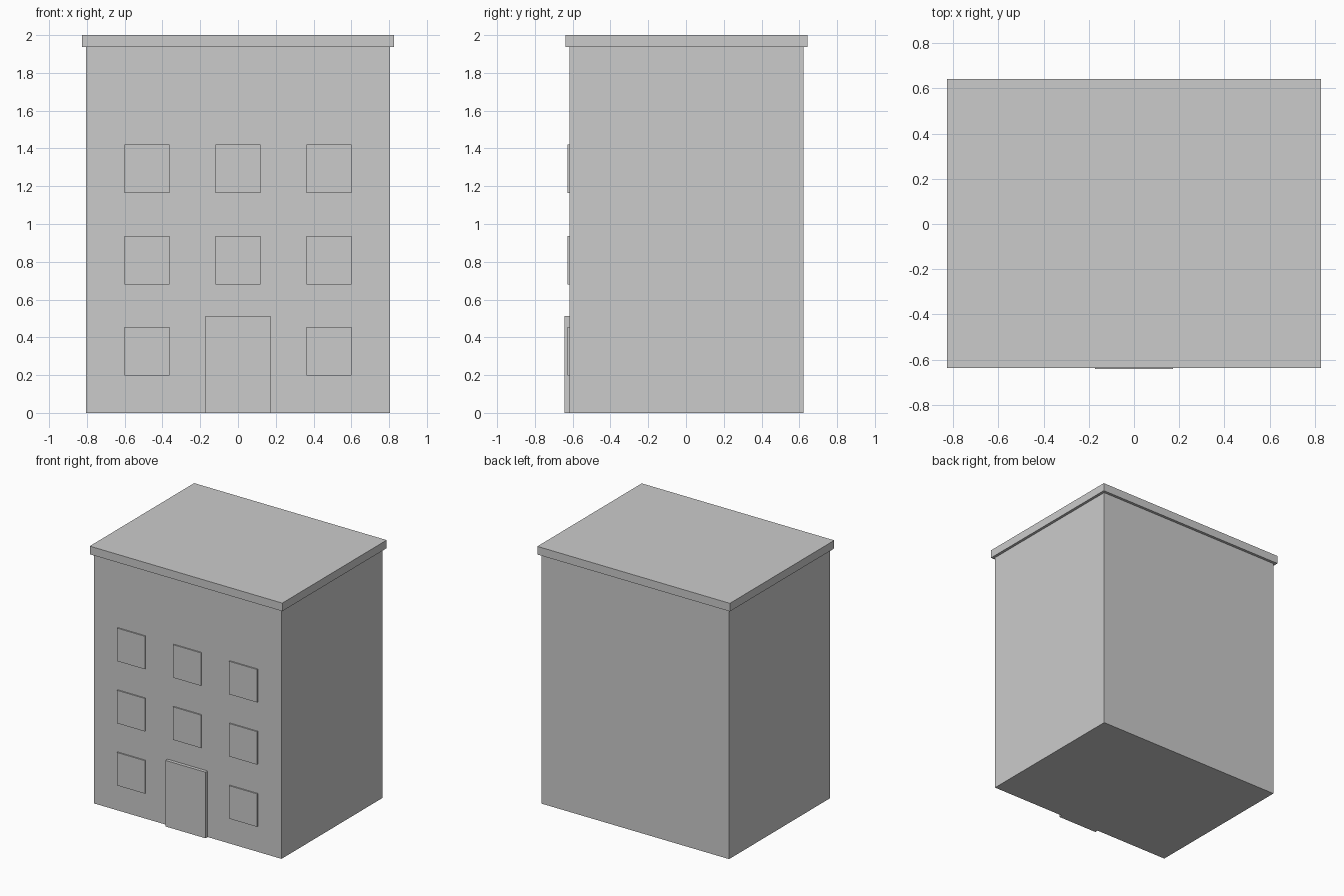
import bpy

if "Cube" in bpy.data.objects:
    bpy.data.objects.remove(bpy.data.objects["Cube"], do_unlink=True)

# Single plain grey
grey = bpy.data.materials.new("light_grey")
grey.use_nodes = True
colour = (0.6, 0.6, 0.6, 1)
grey.diffuse_color = colour
grey.node_tree.nodes["Principled BSDF"].inputs["Base Color"].default_value = colour


def box(name, x, y, z):
    """Box spanning the (low, high) range given for each axis."""
    spans = (x, y, z)
    bpy.ops.mesh.primitive_cube_add(size=1)
    ob = bpy.context.object
    ob.name = name
    ob.location = [(lo + hi) / 2 for lo, hi in spans]
    ob.scale = [hi - lo for lo, hi in spans]
    bpy.ops.object.transform_apply(location=True, rotation=False, scale=True)
    ob.data.materials.append(grey)
    return ob


WALL_X, WALL_FRONT, WALL_BACK = 0.806, -0.617, 0.622
ROOF_Z, LIP = 1.937, 0.021

# Main block and overhanging flat roof
box("building_walls", (-WALL_X, WALL_X), (WALL_FRONT, WALL_BACK), (0, ROOF_Z))
box("roof_slab", (-WALL_X - LIP, WALL_X + LIP),
    (WALL_FRONT - LIP, WALL_BACK + LIP), (ROOF_Z, 2))

# Front door
box("front_door", (-0.172, 0.172), (-0.643, WALL_FRONT), (0, 0.513))

# Window grid, with the door in place of the lower middle window
HALF_W, HALF_H = 0.12, 0.128
for row in range(3):
    for col in (-1, 0, 1):
        if row == 0 and col == 0:
            continue
        x, z = col * 0.482, 0.326 + row * 0.483
        box(f"window_{row + 1}_{col + 2}", (x - HALF_W, x + HALF_W),
            (-0.627, WALL_FRONT), (z - HALF_H, z + HALF_H))
